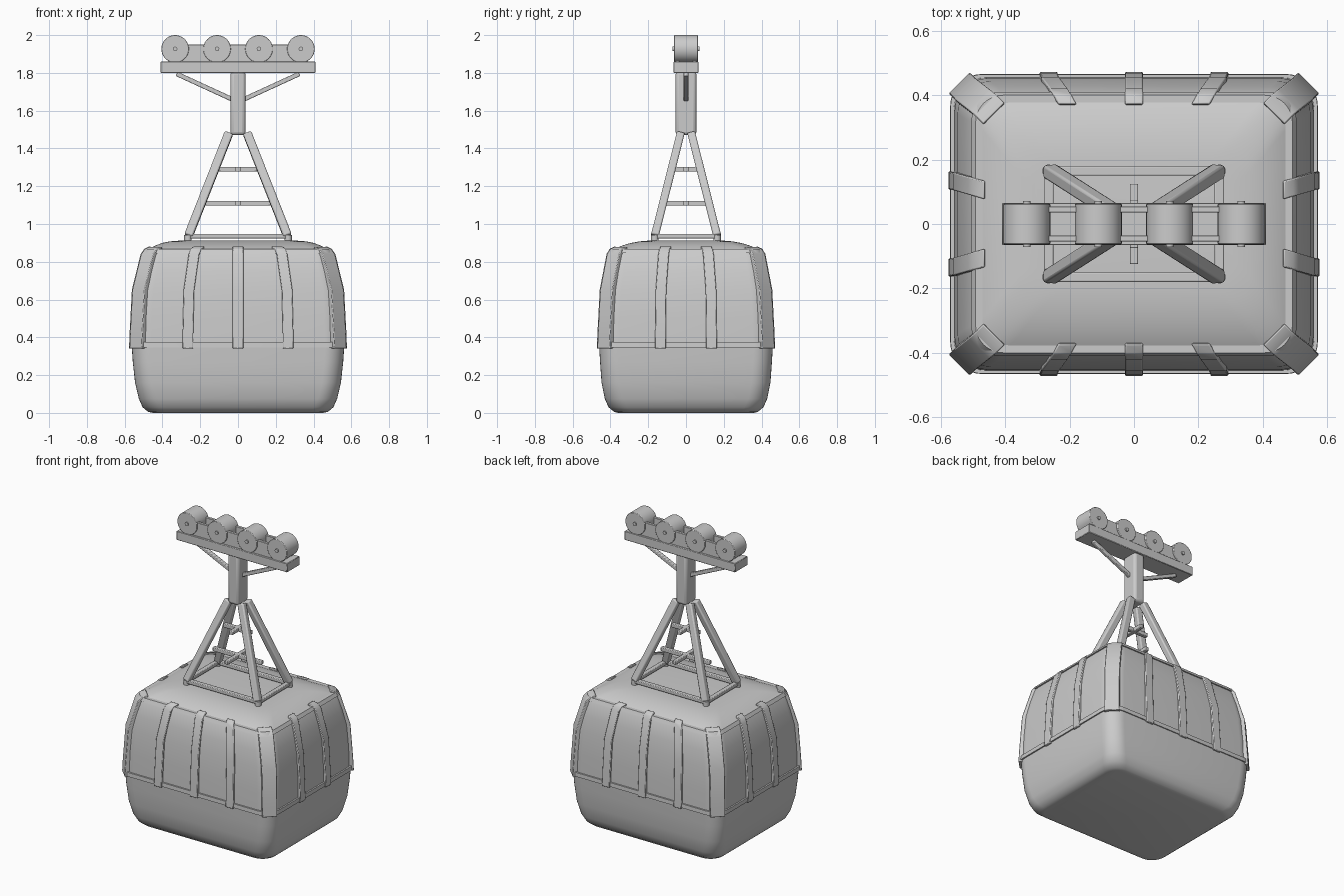
import bpy, bmesh, math
from mathutils import Vector, Matrix

if "Cube" in bpy.data.objects:
    bpy.data.objects.remove(bpy.data.objects["Cube"])


def finish(name, bm, bevel=0.0, segs=2, angle=35):
    bmesh.ops.recalc_face_normals(bm, faces=bm.faces)
    me = bpy.data.meshes.new(name)
    bm.to_mesh(me)
    bm.free()
    ob = bpy.data.objects.new(name, me)
    bpy.context.collection.objects.link(ob)
    if bevel:
        m = ob.modifiers.new("bevel", 'BEVEL')
        m.width, m.segments = bevel, segs
    bpy.ops.object.select_all(action='DESELECT')
    ob.select_set(True)
    bpy.context.view_layer.objects.active = ob
    bpy.ops.object.shade_smooth_by_angle(angle=math.radians(angle))
    return ob


def box(name, size, loc, bevel=0.0, segs=2):
    bm = bmesh.new()
    bmesh.ops.create_cube(bm, size=1, matrix=Matrix.Translation(loc) @ Matrix.Diagonal((*size, 1)))
    return finish(name, bm, bevel, segs)


def bar(name, a, b, w, h, bevel=0.004):
    """Box from a to b, kept square to the world axes."""
    a, b = Vector(a), Vector(b)
    d = (b - a).normalized()
    ref = Vector((0, 1, 0)) if abs(d.x) > 0.8 else Vector((1, 0, 0))
    x = (ref - d * d.dot(ref)).normalized()
    rot = Matrix((x, d.cross(x), d)).transposed().to_4x4()
    bm = bmesh.new()
    bmesh.ops.create_cube(bm, size=1, matrix=Matrix.Translation((a + b) / 2) @ rot
                          @ Matrix.Diagonal((w, h, (b - a).length, 1)))
    return finish(name, bm, bevel)


def cyl(name, r, depth, loc, along_y=False, segs=32, bevel=0.0):
    bm = bmesh.new()
    m = Matrix.Translation(loc)
    if along_y:
        m = m @ Matrix.Rotation(math.pi / 2, 4, 'X')
    bmesh.ops.create_cone(bm, cap_ends=True, segments=segs, radius1=r, radius2=r, depth=depth, matrix=m)
    return finish(name, bm, bevel)


def skin(name, rings, caps=True, loop=False, bevel=0.0, angle=35):
    """Join rings of points into a surface."""
    bm = bmesh.new()
    vs = [[bm.verts.new(p) for p in r] for r in rings]
    n = len(vs[0])
    for a, b in list(zip(vs, vs[1:])) + ([(vs[-1], vs[0])] if loop else []):
        for i in range(n):
            j = (i + 1) % n
            bm.faces.new((a[i], a[j], b[j], b[i]))
    if caps:
        bm.faces.new(vs[0])
        bm.faces.new(vs[-1])
    return finish(name, bm, bevel, angle=angle)


def ring(hx, hy, z, r, k=8):
    """Rounded rectangle at height z."""
    pts = []
    for q, (sx, sy) in enumerate(((1, 1), (-1, 1), (-1, -1), (1, -1))):
        for i in range(k + 1):
            a = math.pi / 2 * (q + i / k)
            pts.append((sx * (hx - r) + r * math.cos(a), sy * (hy - r) + r * math.sin(a), z))
    return pts


# Cabin: lower tub, window shell and domed roof
skin("cabin_tub", [ring(*p) for p in (
    (.45, .36, 0, .08), (.475, .38, .005, .09), (.505, .41, .03, .1), (.525, .43, .075, .1),
    (.545, .447, .16, .1), (.557, .455, .27, .1), (.563, .46, .36, .1))])
skin("cabin_windows", [ring(*p) for p in (
    (.56, .455, .36, .1), (.557, .452, .5, .1), (.548, .443, .65, .1), (.527, .428, .75, .1),
    (.503, .408, .835, .09), (.485, .393, .862, .085))])
skin("cabin_roof", [ring(*p) for p in (
    (.487, .395, .858, .085), (.465, .37, .872, .085), (.435, .335, .887, .085),
    (.40, .29, .9, .085), (.36, .245, .908, .085), (.31, .2, .912, .085))])

# Rails around the waist and the roof edge
skin("waist_rail", [ring(*p) for p in (
    (.55, .445, .347, .095), (.571, .466, .347, .1), (.57, .465, .374, .1), (.55, .445, .374, .095))],
    caps=False, loop=True)
skin("roof_rail", [ring(*p) for p in (
    (.48, .385, .845, .085), (.505, .41, .846, .09), (.492, .4, .868, .085), (.47, .375, .868, .085))],
    caps=False, loop=True)

# Window ribs and corner posts follow the wall from waist to roof edge: hx, hy, z, slide
wall = [(.563, .458, .34, 1), (.56, .455, .42, 1), (.548, .443, .65, .98),
        (.503, .408, .835, .88), (.487, .395, .858, .84), (.462, .37, .87, .78)]
tilt = [0, .02, .15, .5, 1.0, 1.35]


def rib(name, width, place, out, thick=(-.012, .014)):
    side = Vector((-out[1], out[0], 0))
    out = Vector((out[0], out[1], 0))
    rings = []
    for lv, t in zip(wall, tilt):
        c = place(*lv)
        n = out * math.cos(t) + Vector((0, 0, math.sin(t)))
        rings.append([c + side * (s * width / 2) + n * thick[k]
                      for s, k in ((-1, 0), (1, 0), (1, 1), (-1, 1))])
    skin(name, rings, bevel=.004)


for s, tag in ((-1, "front"), (1, "back")):
    for i, x in enumerate((-.265, 0, .265)):
        rib(f"{tag}_rib_{i + 1}", .056, lambda hx, hy, z, k: Vector((x * k, s * hy, z)), (0, s))
for s, tag in ((-1, "left"), (1, "right")):
    for i, y in enumerate((-.135, .135)):
        rib(f"{tag}_rib_{i + 1}", .056, lambda hx, hy, z, k: Vector((s * hx, y * k, z)), (s, 0))
for sx in (-1, 1):
    for sy in (-1, 1):
        rib(f"corner_post_{sx}_{sy}", .092,
            lambda hx, hy, z, k: Vector((sx * (hx - .028), sy * (hy - .028), z)),
            (sx * math.sqrt(.5), sy * math.sqrt(.5)), (-.02, .011))

# Hanger: feet, base frame, four legs, cross rungs
for sx in (-1, 1):
    bar(f"base_side_{sx}", (sx * .265, -.165, .935), (sx * .265, .165, .935), .03, .024)
    for sy in (-1, 1):
        cyl(f"foot_{sx}_{sy}", .02, .05, (sx * .265, sy * .165, .918), segs=16)
        bar(f"leg_{sx}_{sy}", (sx * .262, sy * .165, .938), (sx * .048, sy * .028, 1.482), .046, .042, .008)
for sy in (-1, 1):
    bar(f"base_end_{sy}", (-.265, sy * .165, .935), (.265, sy * .165, .935), .03, .024)
for z, lx, ly in ((1.11, .18, .125), (1.29, .1, .075)):
    bar(f"rung_long_{z}", (-lx, 0, z), (lx, 0, z), .026, .026)
    bar(f"rung_cross_{z}", (0, -ly, z), (0, ly, z), .026, .026)

# Column, beam and braces
box("column", (.08, .11, .34), (0, 0, 1.64), .018, 3)
box("beam", (.82, .132, .06), (0, 0, 1.83), .003, 1)
for s in (-1, 1):
    bar(f"brace_{s}", (s * .325, 0, 1.795), (s * .02, 0, 1.655), .024, .024)

# Carriage plates and four rollers with axles
for s in (-1, 1):
    box(f"carriage_plate_{s}", (.74, .02, .095), (0, s * .045, 1.903), .002, 1)
for i in range(4):
    x = -.333 + .222 * i
    cyl(f"roller_{i + 1}", .073, .126, (x, 0, 1.927), True, 40, .003)
    cyl(f"axle_{i + 1}", .012, .142, (x, 0, 1.927), True, 16)
